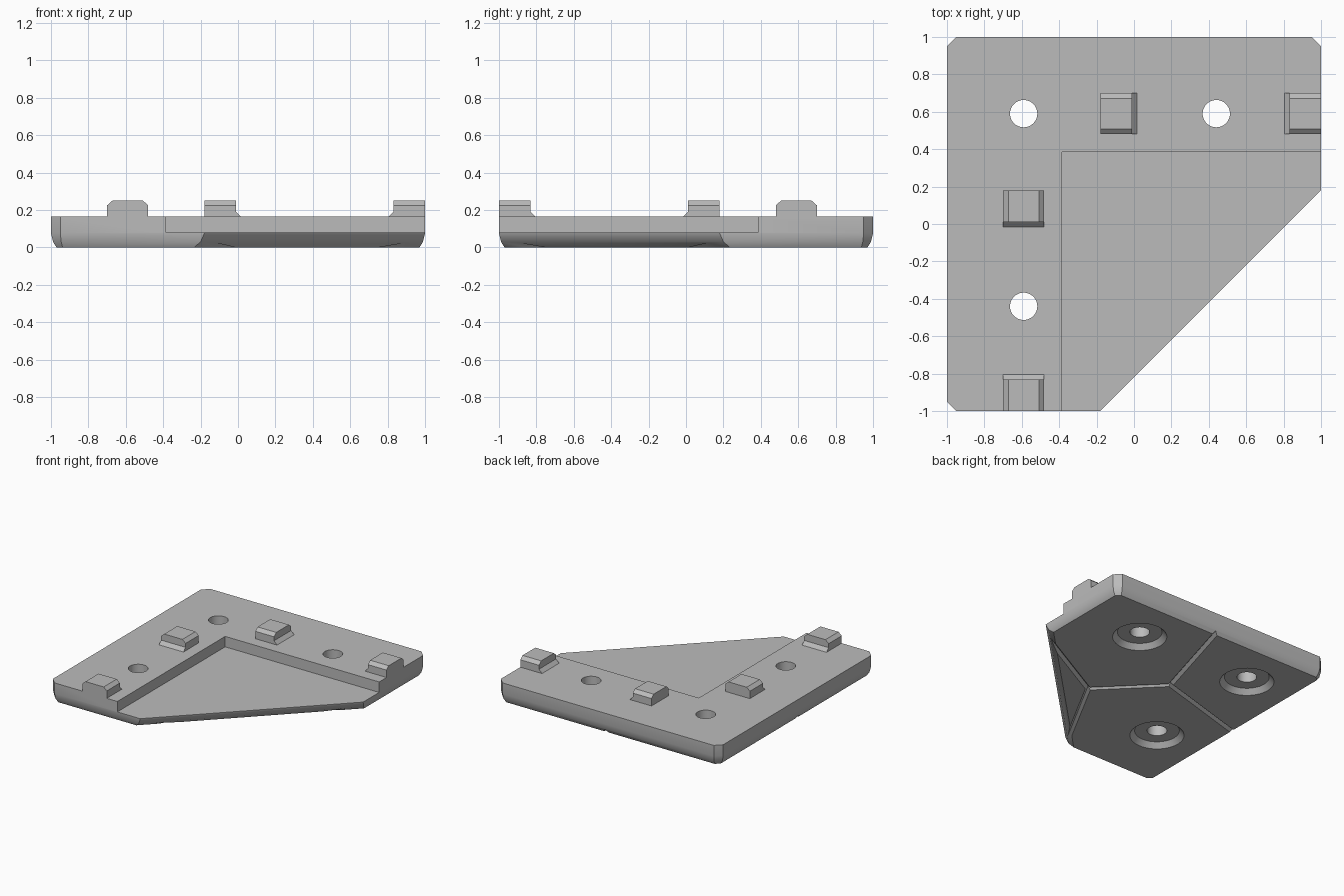
import bpy, bmesh, math
from mathutils import Vector
from mathutils.geometry import intersect_line_line_2d, intersect_line_line

cube = bpy.data.objects.get("Cube")
if cube:
    bpy.data.objects.remove(cube, do_unlink=True)

TOP, FLOOR, PEG_TOP = 0.165, 0.08, 0.25

grey = bpy.data.materials.new("matte grey")
grey.use_nodes = True
grey.diffuse_color = (0.5, 0.5, 0.5, 1)
grey.node_tree.nodes["Principled BSDF"].inputs["Base Color"].default_value = (0.5, 0.5, 0.5, 1)


def loft(name, rings):
    """Closed solid through a stack of equally long rings of points."""
    bm = bmesh.new()
    loops = [[bm.verts.new(p) for p in ring] for ring in rings]
    n = len(loops[0])
    for low, high in zip(loops, loops[1:]):
        for i in range(n):
            j = (i + 1) % n
            bm.faces.new((low[i], low[j], high[j], high[i]))
    bm.faces.new(loops[0][::-1])
    bm.faces.new(loops[-1])
    bmesh.ops.recalc_face_normals(bm, faces=bm.faces)
    mesh = bpy.data.meshes.new(name)
    bm.to_mesh(mesh)
    bm.free()
    mesh.materials.append(grey)
    obj = bpy.data.objects.new(name, mesh)
    bpy.context.collection.objects.link(obj)
    return obj


def rect(x0, x1, y0, y1, z):
    return [(x0, y0, z), (x1, y0, z), (x1, y1, z), (x0, y1, z)]


def circle(x, y, r, z, n=48):
    return [(x + r * math.cos(t * math.tau / n), y + r * math.sin(t * math.tau / n), z)
            for t in range(n)]


def flip(p):
    """Reflect a point across the bracket's diagonal of symmetry."""
    return (-p[1], -p[0]) + tuple(p[2:])


def inset(points, amounts, z):
    """Move each edge of an anticlockwise outline inwards, then re-intersect."""
    lines = []
    for i, p in enumerate(points):
        a, b = Vector(p), Vector(points[(i + 1) % len(points)])
        d = (b - a).normalized()
        shift = Vector((-d.y, d.x)) * amounts[i]
        lines.append((a + shift, d))
    ring = []
    for i, (a, d) in enumerate(lines):
        q, e = lines[i - 1]
        t = (a - q).cross(d) / e.cross(d) if hasattr(e, "cross") else 0
        hit = q + e * t
        ring.append((hit.x, hit.y, z))
    return ring


def cut(target, cutter):
    mod = target.modifiers.new("cut", "BOOLEAN")
    mod.operation = "DIFFERENCE"
    mod.solver = "EXACT"
    mod.object = cutter
    bpy.ops.object.select_all(action="DESELECT")
    bpy.context.view_layer.objects.active = target
    target.select_set(True)
    bpy.ops.object.modifier_apply(modifier=mod.name)
    bpy.data.objects.remove(cutter, do_unlink=True)


# Plate with clipped corners and a rounded lower rim, wider on the slanted edge
outline = [(-0.95, -1), (-0.18, -1), (1, 0.18), (1, 0.95),
           (0.95, 1), (-0.95, 1), (-1, 0.95), (-1, -0.95)]
rim = [(0, 0.03), (0.03, 0.011), (0.077, 0), (TOP, 0)]
plate = loft("corner_plate", [
    inset(outline, [d * (2 if i == 1 else 1) for i in range(len(outline))], z)
    for z, d in rim])

# Open pocket that leaves an L-shaped raised ledge
cut(plate, loft("pocket_cutter", [rect(-0.385, 2, -2, 0.385, z) for z in (FLOOR, 1)]))

# Screw holes with tapered recesses underneath
for x, y in ((-0.59, 0.59), (0.44, 0.59), (-0.59, -0.44)):
    profile = [(0.209, -0.01), (0.165, 0.04), (0.073, 0.04), (0.073, 0.3)]
    cut(plate, loft("hole_cutter", [circle(x, y, r, z) for r, z in profile]))


def groove(start, end, width=0.02, depth=0.025):
    """V-shaped channel along the underside."""
    a, b = Vector((*start, 0)), Vector((*end, 0))
    side = (b - a).normalized().cross(Vector((0, 0, 1))) * width * 1.4
    drop, peak = Vector((0, 0, -depth * 0.4)), Vector((0, 0, depth))
    cut(plate, loft("groove_cutter", [[p - side + drop, p + side + drop, p + peak]
                                      for p in (a, b)]))


# Underside channels: a diagonal spine that forks at both ends
inner, outer = (-0.19, 0.19), (0.24, -0.24)
groove(inner, outer)
for start, end in ((inner, (0.06, 1.05)), (outer, (1.05, 0.2))):
    groove(start, end)
    groove(flip(start), flip(end))


# Locating pegs with chamfered tops and one flared foot, on both arms
def peg(name, face, foot, mirrored):
    """face is the plain end, foot the end that flares out at the base."""
    body = foot - math.copysign(0.027, foot - face)
    rings = []
    for z, end, chamfer in ((TOP, foot, 0), (0.193, body, 0),
                            (0.225, body, 0), (PEG_TOP, body, 0.028)):
        ring = rect(face, end, 0.48 + chamfer, 0.70 - chamfer, z)
        rings.append([flip(p) for p in ring] if mirrored else ring)
    return loft(name, rings)


parts = [plate]
for arm, mirrored in (("back", False), ("side", True)):
    parts.append(peg(arm + "_middle_peg", -0.18, 0.015, mirrored))
    parts.append(peg(arm + "_end_peg", 1.0, 0.805, mirrored))

# Smooth rims and holes, keep real edges sharp
bpy.ops.object.select_all(action="DESELECT")
for part in parts:
    part.select_set(True)
bpy.context.view_layer.objects.active = plate
bpy.ops.object.shade_smooth_by_angle(angle=math.radians(30))
